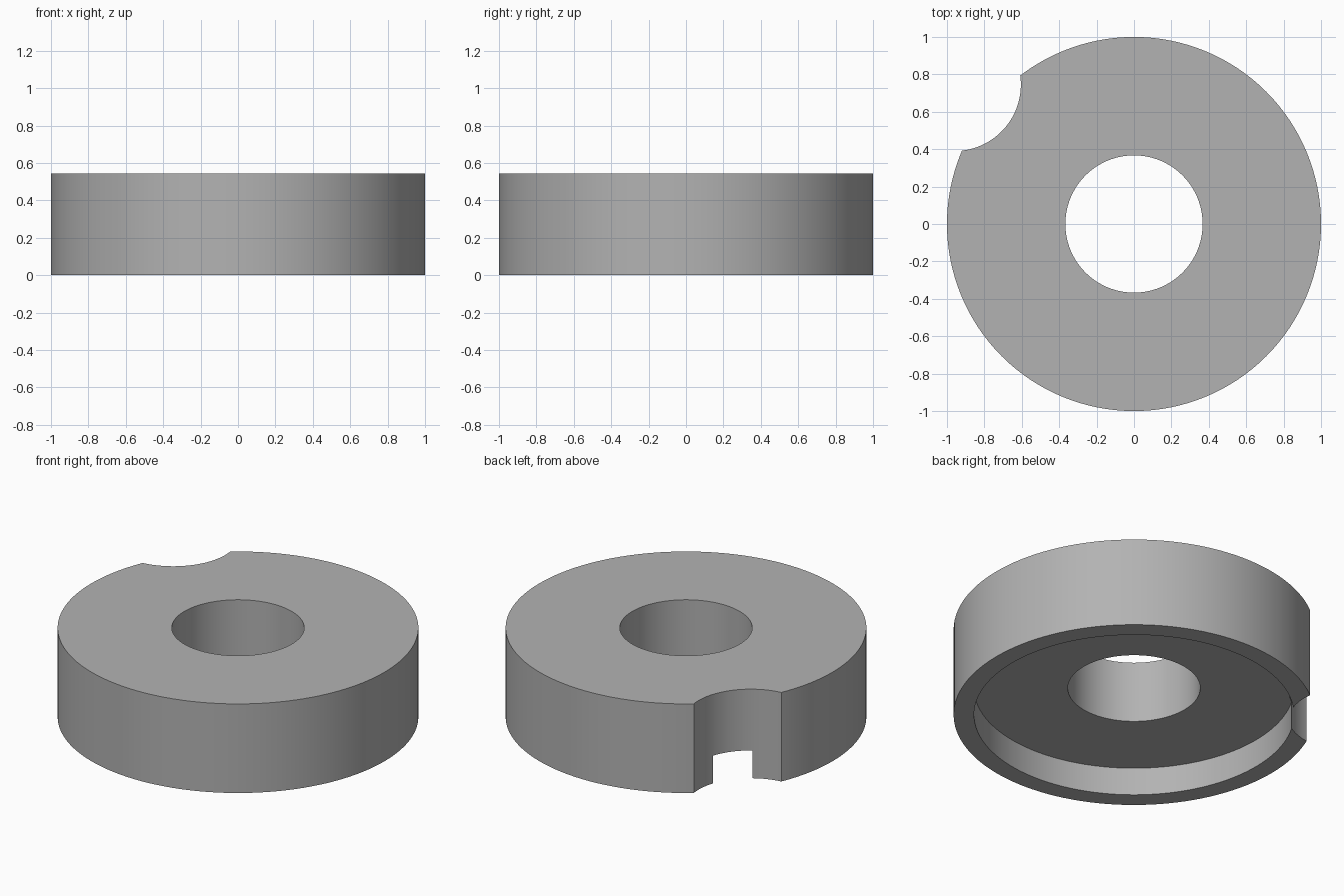
import bpy
import bmesh
import math
from mathutils import Matrix, Vector

cube = bpy.data.objects.get("Cube")
if cube:
    bpy.data.objects.remove(cube, do_unlink=True)

OUTER, BORE, RECESS = 1.0, 0.367, 0.887
HEIGHT, DEPTH = 0.545, 0.17
SEGMENTS = 128

# One plain grey for the whole part
grey = bpy.data.materials.new("plain grey")
grey.use_nodes = True
colour = (0.45, 0.45, 0.45, 1)
grey.diffuse_color = colour
grey.node_tree.nodes["Principled BSDF"].inputs["Base Color"].default_value = colour


def add_object(name, bm):
    bmesh.ops.recalc_face_normals(bm, faces=bm.faces)
    mesh = bpy.data.meshes.new(name)
    bm.to_mesh(mesh)
    bm.free()
    mesh.materials.append(grey)
    obj = bpy.data.objects.new(name, mesh)
    bpy.context.collection.objects.link(obj)
    return obj


# Ring body: closed cross-section turned about z, with a recess underneath
section = [(OUTER, 0), (OUTER, HEIGHT), (BORE, HEIGHT),
           (BORE, DEPTH), (RECESS, DEPTH), (RECESS, 0)]
bm = bmesh.new()
verts = [bm.verts.new((r, 0, z)) for r, z in section]
edges = [bm.edges.new((a, b)) for a, b in zip(verts, verts[1:] + verts[:1])]
bmesh.ops.spin(bm, geom=verts + edges, cent=(0, 0, 0), axis=(0, 0, 1),
               angle=math.tau, steps=SEGMENTS, use_merge=True)
bmesh.ops.remove_doubles(bm, verts=bm.verts, dist=0.0001)
ring = add_object("ring_body", bm)

# Round notch cut through the rim
bm = bmesh.new()
bmesh.ops.create_cone(bm, cap_ends=True, segments=SEGMENTS, radius1=0.355,
                      radius2=0.355, depth=HEIGHT * 2,
                      matrix=Matrix.Translation(Vector((-0.96, 0.745, HEIGHT / 2))))
cutter = add_object("notch_cutter", bm)
cutter.hide_render = True

notch = ring.modifiers.new("notch", "BOOLEAN")
notch.operation = "DIFFERENCE"
notch.solver = "EXACT"
notch.object = cutter

bpy.ops.object.select_all(action="DESELECT")
ring.select_set(True)
bpy.context.view_layer.objects.active = ring
bpy.ops.object.modifier_apply(modifier=notch.name)
bpy.data.objects.remove(cutter, do_unlink=True)
bpy.ops.object.shade_smooth_by_angle(angle=math.radians(30))
